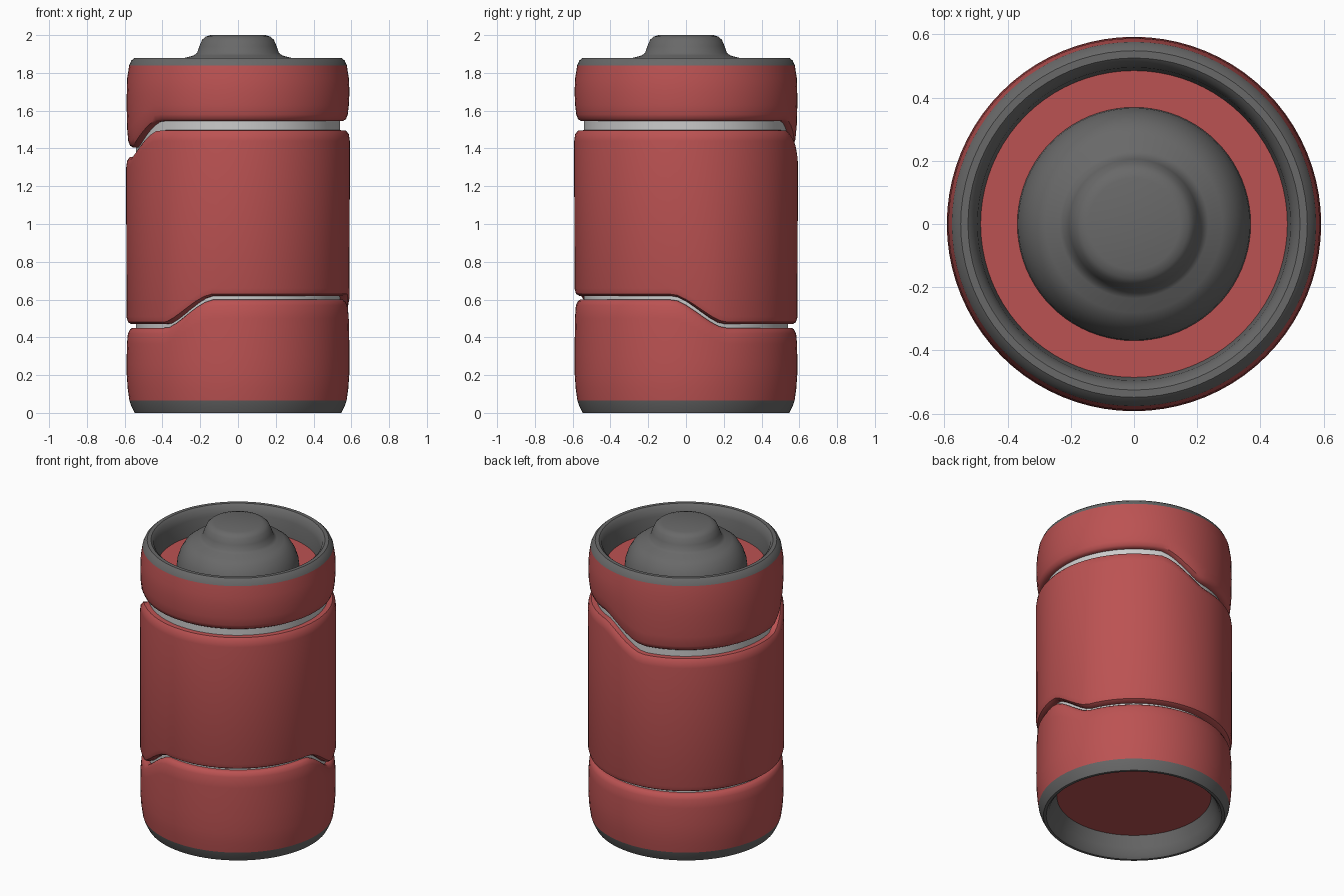
import bpy, bmesh, math

if "Cube" in bpy.data.objects:
    bpy.data.objects.remove(bpy.data.objects["Cube"])

SEGMENTS = 80


def material(name, r, g, b):
    m = bpy.data.materials.new(name)
    m.diffuse_color = (r, g, b, 1)
    m.use_nodes = True
    m.node_tree.nodes["Principled BSDF"].inputs["Base Color"].default_value = m.diffuse_color
    return m


RED = material("red", 0.5, 0.085, 0.085)
DARK = material("dark_grey", 0.14, 0.14, 0.14)
WHITE = material("white", 0.8, 0.8, 0.8)


def ramp(angle, centre, inner, outer):
    """1 near the centre angle, 0 away from it, with an eased ramp between."""
    d = abs((angle - centre + 180) % 360 - 180)
    t = min(1, max(0, (outer - d) / (outer - inner)))
    return 0.5 * t + 0.5 * t * t * (3 - 2 * t)


def upper_step(angle):
    return -0.14 * ramp(angle, 145, 48, 77)


def lower_step(angle):
    return -0.15 * (1 - ramp(angle, 304.5, 49, 76))


def revolve(name, profile, mat):
    """Spin (radius, z[, upper weight, lower weight]) points about z."""
    bm = bmesh.new()
    rings = []
    for i in range(SEGMENTS):
        deg = 360 * i / SEGMENTS
        a = math.radians(deg)
        ring = []
        for p in profile:
            r, z, up, low = (tuple(p) + (0, 0))[:4]
            z += up * upper_step(deg) + low * lower_step(deg)
            ring.append(bm.verts.new((r * math.cos(a), r * math.sin(a), z)))
        rings.append(ring)
    for i in range(SEGMENTS):
        a, b = rings[i], rings[(i + 1) % SEGMENTS]
        for j in range(len(profile) - 1):
            bm.faces.new((a[j], b[j], b[j + 1], a[j + 1]))
    bmesh.ops.remove_doubles(bm, verts=bm.verts, dist=1e-5)
    mesh = bpy.data.meshes.new(name)
    bm.to_mesh(mesh)
    bm.free()
    mesh.materials.append(mat)
    obj = bpy.data.objects.new(name, mesh)
    bpy.context.collection.objects.link(obj)
    bpy.ops.object.select_all(action='DESELECT')
    obj.select_set(True)
    bpy.context.view_layer.objects.active = obj
    bpy.ops.object.shade_smooth_by_angle(angle=math.radians(40))
    return obj


# Recessed underside and bottom rim
revolve("underside", [(0, 0.13), (0.465, 0.13)], RED)
revolve("bottom_rim", [(0.465, 0.13), (0.495, 0.06), (0.515, 0.015), (0.53, 0),
                       (0.547, 0), (0.565, 0.035), (0.575, 0.065)], DARK)

# Three red shell sections whose facing edges follow the stepped grooves
revolve("lower_shell", [(0.575, 0.065), (0.584, 0.13), (0.589, 0.2), (0.59, 0.3, 0, 0.3),
                        (0.588, 0.5, 0, 0.9), (0.583, 0.57, 0, 1), (0.572, 0.592, 0, 1),
                        (0.56, 0.6, 0, 1), (0.53, 0.6, 0, 1)], RED)
revolve("middle_shell", [(0.53, 0.62, 0, 1), (0.565, 0.62, 0, 1), (0.582, 0.63, 0, 1),
                         (0.591, 0.66, 0, 1), (0.592, 1.44, 1), (0.587, 1.475, 1),
                         (0.572, 1.495, 1), (0.53, 1.497, 1)], RED)
revolve("upper_shell", [(0.53, 1.545, 1), (0.555, 1.545, 1), (0.572, 1.555, 1),
                        (0.581, 1.58, 1), (0.587, 1.63, 0.9), (0.59, 1.70, 0.4),
                        (0.587, 1.77), (0.576, 1.84)], RED)

# White core showing through the grooves
revolve("inner_core", [(0.541, 0.36), (0.541, 1.62)], WHITE)

# Top rim, recessed lid and stepped cap
revolve("top_rim", [(0.576, 1.84), (0.565, 1.865), (0.548, 1.88), (0.525, 1.88),
                    (0.508, 1.865), (0.495, 1.82), (0.485, 1.72)], DARK)
revolve("lid", [(0.485, 1.72), (0.36, 1.72)], RED)
revolve("cap", [(0.37, 1.71), (0.366, 1.75), (0.35, 1.80), (0.32, 1.85), (0.28, 1.88),
                (0.235, 1.892), (0.217, 1.905), (0.205, 1.94), (0.19, 1.975),
                (0.172, 1.992), (0.145, 2.0), (0, 2.0)], DARK)
